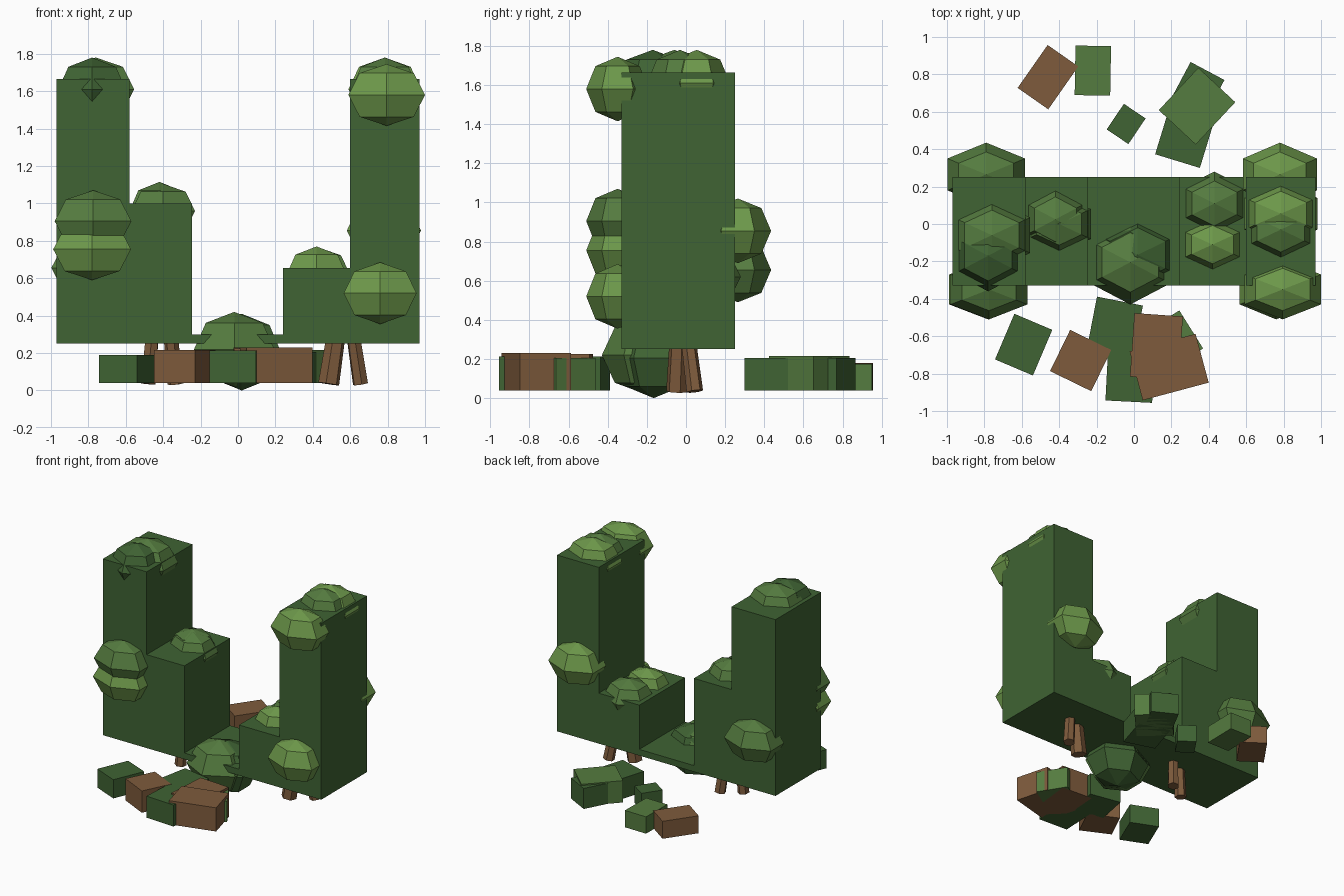
import bpy, bmesh
from math import radians, cos
from mathutils import Matrix, Vector

if "Cube" in bpy.data.objects:
    bpy.data.objects.remove(bpy.data.objects["Cube"])


def material(name, rgb):
    m = bpy.data.materials.new(name)
    m.diffuse_color = (*rgb, 1)
    m.use_nodes = True
    m.node_tree.nodes["Principled BSDF"].inputs["Base Color"].default_value = m.diffuse_color
    return m


DARK = material("dark leaf", (0.05, 0.125, 0.033))
MID = material("mid leaf", (0.09, 0.2, 0.05))
LIGHT = material("light leaf", (0.15, 0.31, 0.068))
BROWN = material("wood", (0.21, 0.105, 0.045))


def finish(name, bm, mat):
    bmesh.ops.recalc_face_normals(bm, faces=bm.faces)
    me = bpy.data.meshes.new(name)
    bm.to_mesh(me)
    bm.free()
    me.materials.append(mat)
    ob = bpy.data.objects.new(name, me)
    bpy.context.collection.objects.link(ob)
    return ob


def clump(name, loc, half_width, ry, rz, mat):
    """Low-poly leaf clump: six segments, four rings."""
    bm = bmesh.new()
    bmesh.ops.create_uvsphere(bm, u_segments=6, v_segments=4, radius=1)
    size = Vector((half_width / cos(radians(30)), ry, rz))
    # points of the hexagon face front and back
    if max(v.co.x for v in bm.verts) > 0.95:
        bmesh.ops.rotate(bm, verts=bm.verts, matrix=Matrix.Rotation(radians(30), 3, 'Z'))
    bmesh.ops.scale(bm, verts=bm.verts, vec=size)
    bmesh.ops.translate(bm, verts=bm.verts, vec=loc)
    finish(name, bm, mat)


def chunk(name, x, y, sx, sy, turn, top, mat):
    """Fallen block resting just above the ground."""
    bm = bmesh.new()
    bmesh.ops.create_cube(bm, size=1)
    h = top - 0.04
    bmesh.ops.scale(bm, verts=bm.verts, vec=(sx, sy, h))
    bmesh.ops.rotate(bm, verts=bm.verts, matrix=Matrix.Rotation(radians(turn), 3, 'Z'))
    bmesh.ops.translate(bm, verts=bm.verts, vec=(x, y, 0.04 + h / 2))
    finish(name, bm, mat)


def stem(name, foot, head, r=0.043):
    """Six-sided leaning trunk."""
    a, b = Vector(foot), Vector(head)
    bm = bmesh.new()
    bmesh.ops.create_cone(bm, cap_ends=True, segments=6, radius1=r, radius2=r * 0.85,
                          depth=(b - a).length)
    rot = (b - a).to_track_quat('Z', 'Y').to_matrix()
    bmesh.ops.rotate(bm, verts=bm.verts, matrix=rot)
    bmesh.ops.translate(bm, verts=bm.verts, vec=(a + b) / 2)
    finish(name, bm, BROWN)


# Broken hedge: stepped front profile pushed back
steps = [(-0.97, -0.58, 1.665), (-0.58, -0.245, 1.0), (-0.245, 0.24, 0.30),
         (0.24, 0.60, 0.655), (0.60, 0.97, 1.665)]
outline = [(-0.97, 0.25)]
for x0, x1, z in steps:
    outline += [(x0, z), (x1, z)]
outline.append((0.97, 0.25))
bm = bmesh.new()
face = bm.faces.new([bm.verts.new((x, -0.33, z)) for x, z in outline])
ext = bmesh.ops.extrude_face_region(bm, geom=[face], use_keep_orig=True)
bmesh.ops.translate(bm, verts=[g for g in ext["geom"] if isinstance(g, bmesh.types.BMVert)],
                    vec=(0, 0.58, 0))
finish("hedge_wall", bm, DARK)

# Leaf clumps on the tops, the front, the back and in the gap
for n, loc, hw, ry, rz, mat in [
    ("top_left_clump_a", (-0.76, -0.06, 1.61), 0.205, 0.19, 0.17, MID),
    ("top_left_clump_b", (-0.78, -0.17, 1.61), 0.18, 0.19, 0.17, DARK),
    ("top_right_clump_a", (0.785, 0.055, 1.61), 0.195, 0.17, 0.17, LIGHT),
    ("top_right_clump_b", (0.785, -0.03, 1.61), 0.18, 0.17, 0.17, MID),
    ("step_left_clump_a", (-0.42, 0.025, 0.96), 0.16, 0.17, 0.155, MID),
    ("step_left_clump_b", (-0.40, 0.0, 0.96), 0.17, 0.16, 0.145, MID),
    ("step_right_clump_a", (0.43, 0.11, 0.62), 0.17, 0.17, 0.145, MID),
    ("step_right_clump_b", (0.42, -0.11, 0.62), 0.16, 0.145, 0.15, LIGHT),
    ("back_left_clump", (-0.79, 0.265, 0.655), 0.208, 0.17, 0.165, MID),
    ("back_right_clump", (0.78, 0.265, 0.855), 0.198, 0.17, 0.165, LIGHT),
    ("front_left_clump_a", (-0.775, -0.35, 0.905), 0.205, 0.16, 0.165, MID),
    ("front_left_clump_b", (-0.78, -0.35, 0.755), 0.208, 0.16, 0.165, LIGHT),
    ("front_right_clump_a", (0.795, -0.35, 1.58), 0.205, 0.16, 0.165, LIGHT),
    ("front_right_clump_b", (0.76, -0.35, 0.52), 0.195, 0.16, 0.165, LIGHT),
    ("gap_clump_a", (0.02, -0.165, 0.205), 0.21, 0.205, 0.205, DARK),
    ("gap_clump_b", (-0.02, -0.205, 0.22), 0.215, 0.225, 0.2, MID),
]:
    clump(n, loc, hw, ry, rz, mat)

# Leaning trunks under each half
stem("left_stem_a", (-0.48, -0.045, 0.035), (-0.45, -0.03, 0.4))
stem("left_stem_b", (-0.335, 0.045, 0.035), (-0.37, 0.0, 0.4))
stem("right_stem_a", (0.485, -0.045, 0.035), (0.54, -0.03, 0.4), 0.058)
stem("right_stem_b", (0.655, 0.045, 0.035), (0.60, 0.0, 0.4))

# Fallen chunks in front and behind: x, y, size, turn, top
for i, c in enumerate([
    (-0.59, -0.645, 0.22, 0.265, -23, 0.19, DARK),
    (-0.285, -0.73, 0.245, 0.245, -26, 0.215, BROWN),
    (-0.10, -0.54, 0.25, 0.26, -11, 0.213, DARK),
    (-0.02, -0.80, 0.25, 0.30, -3, 0.213, DARK),
    (0.20, -0.63, 0.24, 0.25, -58, 0.205, MID),
    (0.12, -0.655, 0.26, 0.34, -4, 0.225, BROWN),
    (0.188, -0.765, 0.365, 0.27, 15, 0.23, BROWN),
    (-0.46, 0.785, 0.20, 0.28, -35, 0.18, BROWN),
    (-0.22, 0.82, 0.19, 0.265, -1, 0.175, MID),
    (-0.042, 0.535, 0.14, 0.165, -34, 0.175, DARK),
    (0.325, 0.69, 0.205, 0.29, -28, 0.205, DARK),
    (0.275, 0.475, 0.25, 0.29, -17, 0.205, DARK),
    (0.337, 0.63, 0.27, 0.31, -43, 0.215, MID),
]):
    chunk(f"fallen_chunk_{i + 1}", *c)
